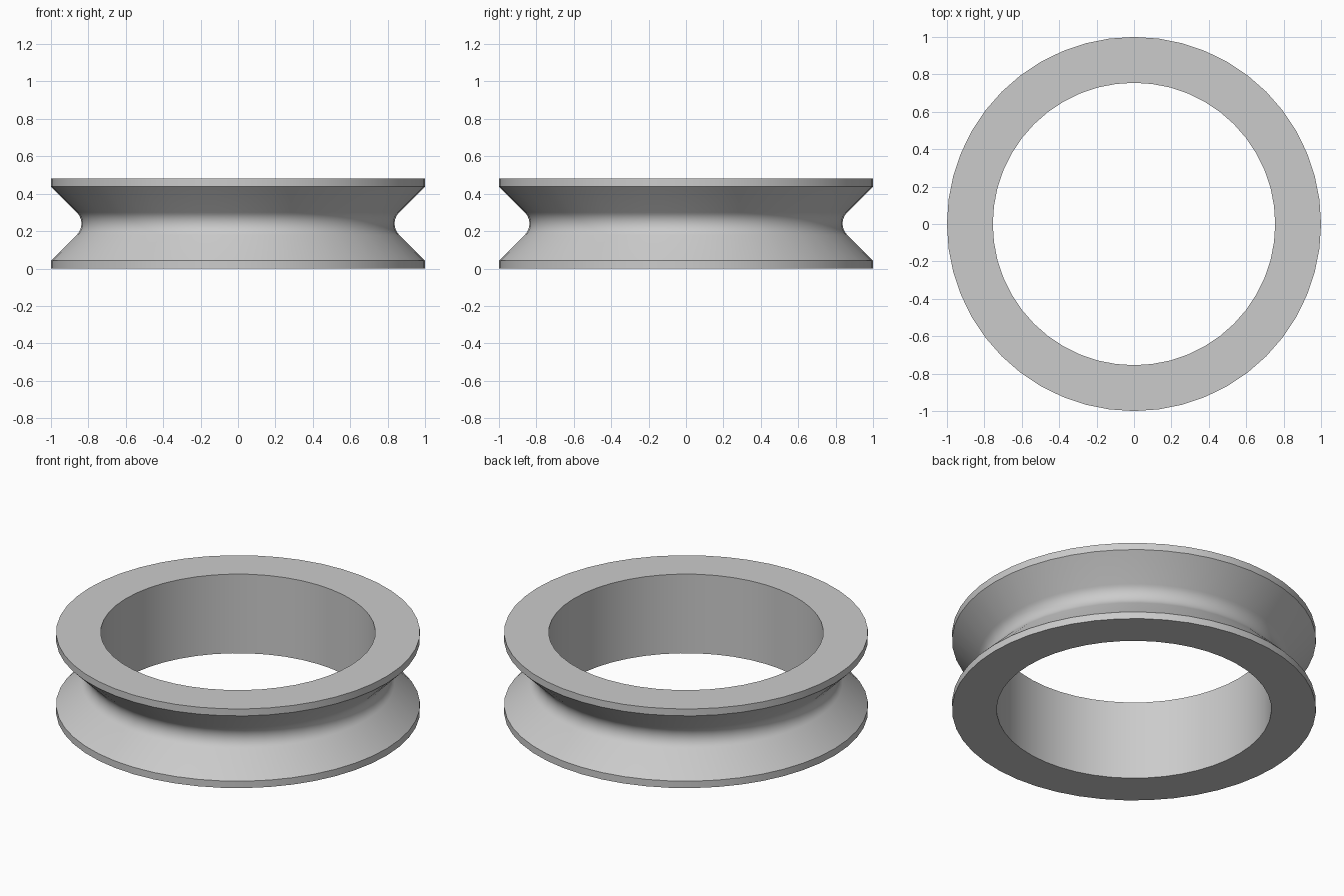
import bpy, bmesh, math

cube = bpy.data.objects.get("Cube")
if cube:
    bpy.data.objects.remove(cube, do_unlink=True)

HEIGHT, RIM, OUTER, BORE = 0.48, 0.042, 1.0, 0.755
SEGMENTS, ARC_STEPS, FILLET = 48, 10, 0.085
MID = HEIGHT / 2

# Plain grey finish
grey = bpy.data.materials.new("plain grey")
grey.use_nodes = True
colour = (0.6, 0.6, 0.6, 1)
grey.diffuse_color = colour
grey.node_tree.nodes["Principled BSDF"].inputs["Base Color"].default_value = colour

# Cross-section: 45 degree V groove with a rounded root
root = OUTER - (MID - RIM)
centre = root + FILLET * math.sqrt(2)
profile = [(BORE, 0), (OUTER, 0), (OUTER, RIM)]
for i in range(ARC_STEPS + 1):
    a = math.radians(-45 + 90 * i / ARC_STEPS)
    profile.append((centre - FILLET * math.cos(a), MID + FILLET * math.sin(a)))
profile += [(OUTER, HEIGHT - RIM), (OUTER, HEIGHT), (BORE, HEIGHT)]

# Revolve the cross-section into a ring
bm = bmesh.new()
rings = []
for s in range(SEGMENTS):
    t = math.tau * s / SEGMENTS
    rings.append([bm.verts.new((r * math.cos(t), r * math.sin(t), z)) for r, z in profile])
for s, ring in enumerate(rings):
    following = rings[(s + 1) % SEGMENTS]
    for j in range(len(profile)):
        k = (j + 1) % len(profile)
        bm.faces.new((ring[j], following[j], following[k], ring[k]))
bmesh.ops.recalc_face_normals(bm, faces=bm.faces)
mesh = bpy.data.meshes.new("grooved_ring")
bm.to_mesh(mesh)
bm.free()
mesh.materials.append(grey)

ring_object = bpy.data.objects.new("grooved_ring", mesh)
bpy.context.collection.objects.link(ring_object)

# Smooth sides with crisp rim edges
bpy.ops.object.select_all(action="DESELECT")
ring_object.select_set(True)
bpy.context.view_layer.objects.active = ring_object
bpy.ops.object.shade_smooth_by_angle(angle=math.radians(30))
